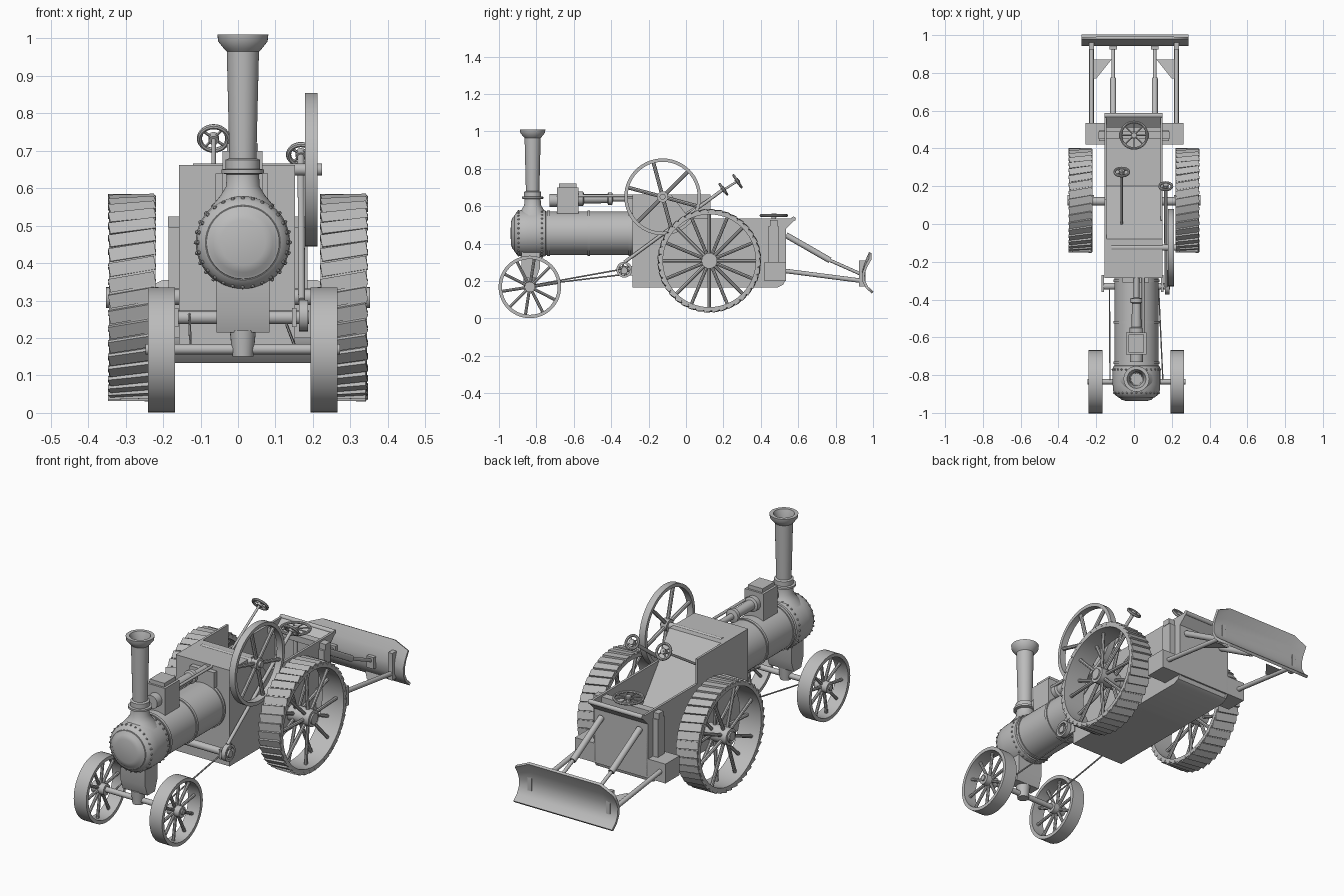
import bpy, bmesh, math
from mathutils import Vector, Matrix

if "Cube" in bpy.data.objects:
    bpy.data.objects.remove(bpy.data.objects["Cube"])

GREY = bpy.data.materials.new("painted_grey")
GREY.use_nodes = True
GREY.diffuse_color = (0.5, 0.5, 0.5, 1)
GREY.node_tree.nodes["Principled BSDF"].inputs["Base Color"].default_value = (0.5, 0.5, 0.5, 1)
CX = 0.013   # centre line of boiler and front gear
BZ = 0.455   # boiler axis height


def finish(name, bm, angle=35):
    bmesh.ops.remove_doubles(bm, verts=bm.verts, dist=1e-5)
    bmesh.ops.recalc_face_normals(bm, faces=bm.faces)
    for f in bm.faces:
        f.smooth = True
    for e in bm.edges:
        e.smooth = len(e.link_faces) == 2 and e.calc_face_angle(0) < math.radians(angle)
    me = bpy.data.meshes.new(name)
    bm.to_mesh(me)
    bm.free()
    me.materials.append(GREY)
    ob = bpy.data.objects.new(name, me)
    bpy.context.collection.objects.link(ob)
    return ob


def add_box(bm, size, matrix):
    bmesh.ops.create_cube(bm, size=1, matrix=matrix @ Matrix.Diagonal((*size, 1)))


def box(name, x, y, z):
    bm = bmesh.new()
    mid = [(a + b) / 2 for a, b in (x, y, z)]
    add_box(bm, [b - a for a, b in (x, y, z)], Matrix.Translation(mid))
    return finish(name, bm)


def add_rod(bm, p, q, r1, r2=None, n=12):
    p, q = Vector(p), Vector(q)
    m = Matrix.Translation((p + q) / 2) @ (q - p).to_track_quat('Z', 'Y').to_matrix().to_4x4()
    bmesh.ops.create_cone(bm, cap_ends=True, segments=n, radius1=r1,
                          radius2=r1 if r2 is None else r2, depth=(q - p).length, matrix=m)


def rod(name, p, q, r1, r2=None, n=16):
    bm = bmesh.new()
    add_rod(bm, p, q, r1, r2, n)
    return finish(name, bm)


def add_lathe(bm, profile, centre, axis, n=40, closed=False):
    # profile holds (radius, distance along axis)
    m = Matrix.Translation(centre) @ Vector(axis).to_track_quat('Z', 'Y').to_matrix().to_4x4()
    rings = []
    for r, h in profile:
        rings.append([bm.verts.new(m @ Vector((max(r, 1e-6) * math.cos(2 * math.pi * i / n),
                      max(r, 1e-6) * math.sin(2 * math.pi * i / n), h))) for i in range(n)])
    pairs = list(zip(rings, rings[1:])) + ([(rings[-1], rings[0])] if closed else [])
    for a, b in pairs:
        for i in range(n):
            bm.faces.new((a[i], a[i - 1], b[i - 1], b[i]))


def lathe(name, profile, centre, axis, n=40, closed=False):
    bm = bmesh.new()
    add_lathe(bm, profile, centre, axis, n, closed)
    return finish(name, bm)


def prism(name, points, x0, x1):
    bm = bmesh.new()
    face = bm.faces.new([bm.verts.new((x0, y, z)) for y, z in points])
    out = bmesh.ops.extrude_face_region(bm, geom=[face])
    bmesh.ops.translate(bm, vec=(x1 - x0, 0, 0),
                        verts=[v for v in out["geom"] if isinstance(v, bmesh.types.BMVert)])
    return finish(name, bm)


def wheel(name, centre, axis, rim, hub, half, spokes, spoke_r, thick, stagger=0.0, cleats=0):
    bm = bmesh.new()
    c, ax = Vector(centre), Vector(axis).normalized()
    add_lathe(bm, [(rim - thick, -half), (rim, -half), (rim, half), (rim - thick, half)],
              c, ax, 56, True)
    add_rod(bm, c - ax * half, c + ax * half, hub, n=20)
    side = ax.orthogonal().normalized()
    for i in range(spokes):
        d = Matrix.Rotation(2 * math.pi * i / spokes, 3, ax) @ side
        off = ax * stagger * (-1) ** i
        add_rod(bm, c + off + d * hub * 0.8, c + off * 0.6 + d * (rim - thick * 0.5), spoke_r, n=8)
    for i in range(cleats):
        m = (Matrix.Translation(c) @ Matrix.Rotation(2 * math.pi * i / cleats, 4, 'X')
             @ Matrix.Translation((0, 0, rim)) @ Matrix.Rotation(math.radians(10), 4, 'Z')
             @ Matrix.Rotation(math.radians(9), 4, 'X'))
        add_box(bm, (half * 2, 0.036, 0.012), m)
    return finish(name, bm)


def ring_wheel(name, centre, axis, radius, tube, spokes):
    bm = bmesh.new()
    c, ax = Vector(centre), Vector(axis).normalized()
    add_lathe(bm, [(radius + tube * math.cos(a * math.pi / 4), tube * math.sin(a * math.pi / 4))
                   for a in range(8)], c, ax, 28, True)
    add_rod(bm, c - ax * tube * 1.5, c + ax * tube * 1.5, tube * 2)
    for i in range(spokes):
        d = Matrix.Rotation(2 * math.pi * i / spokes, 3, ax) @ ax.orthogonal().normalized()
        add_rod(bm, c, c + d * radius, tube * 0.55, n=6)
    return finish(name, bm)


# Boiler, smokebox and rivets
FWD = (0, 1, 0)
lathe("boiler", [(0, -.76), (.116, -.76), (.116, -.27), (0, -.27)], (CX, 0, BZ), FWD, 48)
for y in (-.735, -.52, -.3):
    lathe("boiler_band", [(.11, -.007), (.121, -.007), (.121, .007), (.11, .007)],
          (CX, y, BZ), FWD, 48, True)
lathe("smokebox", [(0, -.915), (.1, -.915), (.114, -.905), (.123, -.885), (.126, -.85),
                   (.126, -.77), (.122, -.752), (.11, -.745), (0, -.745)], (CX, 0, BZ), FWD, 48)
lathe("smokebox_door", [(0, -.938), (.06, -.936), (.08, -.93), (.091, -.92), (.097, -.918),
                        (.1, -.91), (0, -.91)], (CX, 0, BZ), FWD, 48)
bm = bmesh.new()
for y, r in ((-.895, .119), (-.77, .126)):
    for i in range(28):
        a = 2 * math.pi * i / 28
        bmesh.ops.create_icosphere(bm, subdivisions=1, radius=.006, matrix=Matrix.Translation(
            (CX + r * math.cos(a), y, BZ + r * math.sin(a))))
finish("smokebox_rivets", bm)

# Chimney
lathe("chimney", [(.085, .55), (.06, .58), (.045, .605), (.043, .637), (.057, .64), (.057, .65),
                  (.046, .652), (.046, .676), (.036, .68), (.043, .965), (.05, .972), (.066, .992),
                  (.068, 1.01), (.05, 1.01), (.036, .97), (.03, .7), (0, .7)],
      (CX, -.82, 0), (0, 0, 1))

# Front axle, saddle and wheels
prism("front_saddle", [(-.88, .4), (-.88, .27), (-.86, .215), (-.8, .215), (-.78, .27), (-.78, .4)],
      CX - .071, CX + .071)
rod("axle_pivot", (CX, -.835, .15), (CX, -.835, .22), .028, .035, 24)
rod("front_axle", (CX - .26, -.835, .17), (CX + .26, -.835, .17), .014)
for s in (-1, 1):
    wheel("front_wheel", (CX + s * .217, -.835, .168), (1, 0, 0), .167, .028, .036, 10, .008, .018)

# Firebox with sloping back, and open tender
L, R = .152, -.157
prism("firebox", [(-.285, .165), (.2, .165), (.2, .3), (-.08, .662), (-.285, .662)], R, L)
SIDE = [(-.02, .165), (.49, .165), (.52, .18), (.535, .21), (.535, .48), (.585, .535)]
prism("tender_left_side", SIDE + [(.02, .535)], L - .012, L)
prism("tender_right_side", SIDE + [(.13, .535), (.13, .662), (-.1, .662)], R, R + .012)
prism("tender_back", [(.51, .18), (.535, .21), (.535, .48), (.585, .53), (.575, .54), (.51, .49)],
      R, L)
prism("tender_floor", [(.15, .165), (.49, .165), (.52, .18), (.53, .21), (.53, .3), (.15, .3)], R, L)
rod("tender_coping", (R, .575, .532), (L, .575, .532), .012)
box("tender_cross_beam", (-.187, .187), (.45, .49), (.495, .525))
for s in (-1, 1):
    box("tender_post", sorted((s * .15, s * .185)), (.44, .495), (.28, .495))

# Rear wheels and axle
rod("rear_axle", (-.35, .12, .31), (.35, .12, .31), .022)
for s in (-1, 1):
    wheel("rear_wheel", (s * .283, .125, .308), (1, 0, 0), .268, .042, .062, 16, .009, .02, .03, 40)
    lathe("rear_wheel_cap", [(.028, -.07), (.028, .07), (0, .07)], (s * .283, .125, .308), (1, 0, 0), 20)

# Cylinder block and motion
box("cylinder_block", (-.042, .066), (-.69, -.575), (.56, .7))
box("cylinder_lid", (-.03, .054), (-.68, -.585), (.7, .72))
rod("cylinder_front_cover", (CX, -.73, .63), (CX, -.69, .63), .035, n=24)
lathe("cylinder_trunk", [(0, -.58), (.038, -.58), (.038, -.55), (.026, -.545), (.024, -.42),
                         (.034, -.415), (.034, -.395), (.015, -.39), (.015, -.25), (0, -.25)],
      (CX, 0, .64), FWD, 24)
rod("valve_rod", (CX + .035, -.58, .655), (CX + .035, -.25, .655), .007)
box("motion_bracket", (-.06, .08), (-.31, -.28), (.56, .64))
rod("crankshaft", (-.12, -.125, .65), (.225, -.125, .65), .016)

# Flywheel
wheel("flywheel", (.196, -.125, .65), (1, 0, 0), .205, .03, .017, 6, .01, .018)

# Steering drum, worm shaft and chains
rod("steering_drum", (-.165, -.33, .255), (.19, -.33, .255), .018)
wheel("worm_wheel", (.175, -.33, .26), (1, 0, 0), .042, .015, .012, 6, .006, .012)
for x in (-.165, .15):
    box("drum_bracket", (x - .006, x + .006), (-.36, -.27), (.23, .28))
rod("steering_shaft", (.17, -.33, .3), (.168, .2, .69), .009)
ring_wheel("steering_wheel", (.168, .2, .69), (0, .53, .39), .033, .007, 4)
rod("regulator_shaft", (-.065, 0, .56), (-.065, .285, .74), .006)
ring_wheel("regulator_wheel", (-.065, .275, .733), (0, .53, .36), .038, .007, 4)
for s in (-1, 1):
    rod("steering_chain", (s * .13, -.33, .25 - s * .015), (CX + s * .14, -.83, .175), .004, n=6)

# Brake wheel standing on the tender
rod("brake_column", (0, .47, .3), (0, .47, .56), .012)
ring_wheel("brake_wheel", (0, .47, .55), (0, 0, 1), .07, .007, 8)

# Blade carrier, arms and rams
box("blade_carrier", (-.257, .262), (.42, .535), (.2, .3))
for s in (-1, 1):
    rod("lower_arm", (s * .225, .52, .255), (s * .225, .945, .2), .012)
    rod("ram_body", (s * .11, .535, .445), (s * .11, .77, .31), .016)
    rod("ram_piston", (s * .11, .77, .31), (s * .11, .95, .23), .009)
    box("ram_bracket", (s * .11 - .02, s * .11 + .02), (.925, .95), (.2, .26))
    # triangular gusset joining the arm
    bm = bmesh.new()
    bm.faces.new([bm.verts.new(p) for p in ((s * .225, .77, .225), (s * .225, .87, .212),
                                            (s * .12, .87, .212), (s * .2, .77, .225))])
    bmesh.ops.solidify(bm, geom=bm.faces[:], thickness=.01)
    finish("arm_gusset", bm)
    box("blade_side_rib", (s * .225 - .012, s * .225 + .012), (.925, .96), (.17, .31))

# Curved dozer blade with dropped top corners
CURVE = [(.985, .352), (.962, .3), (.948, .25), (.95, .2), (.968, .165), (.998, .138)]
bm = bmesh.new()
cols = []
for x, drop in ((-.278, .035), (-.2, 0), (.21, 0), (.288, .035)):
    cols.append([bm.verts.new((x, y, z - drop * max(0, (z - .2) / .15))) for y, z in CURVE])
for a, b in zip(cols, cols[1:]):
    for i in range(len(CURVE) - 1):
        bm.faces.new((a[i], a[i + 1], b[i + 1], b[i]))
blade = finish("blade", bm)
mod = blade.modifiers.new("thickness", 'SOLIDIFY')
mod.thickness = .014
mod.offset = 0
